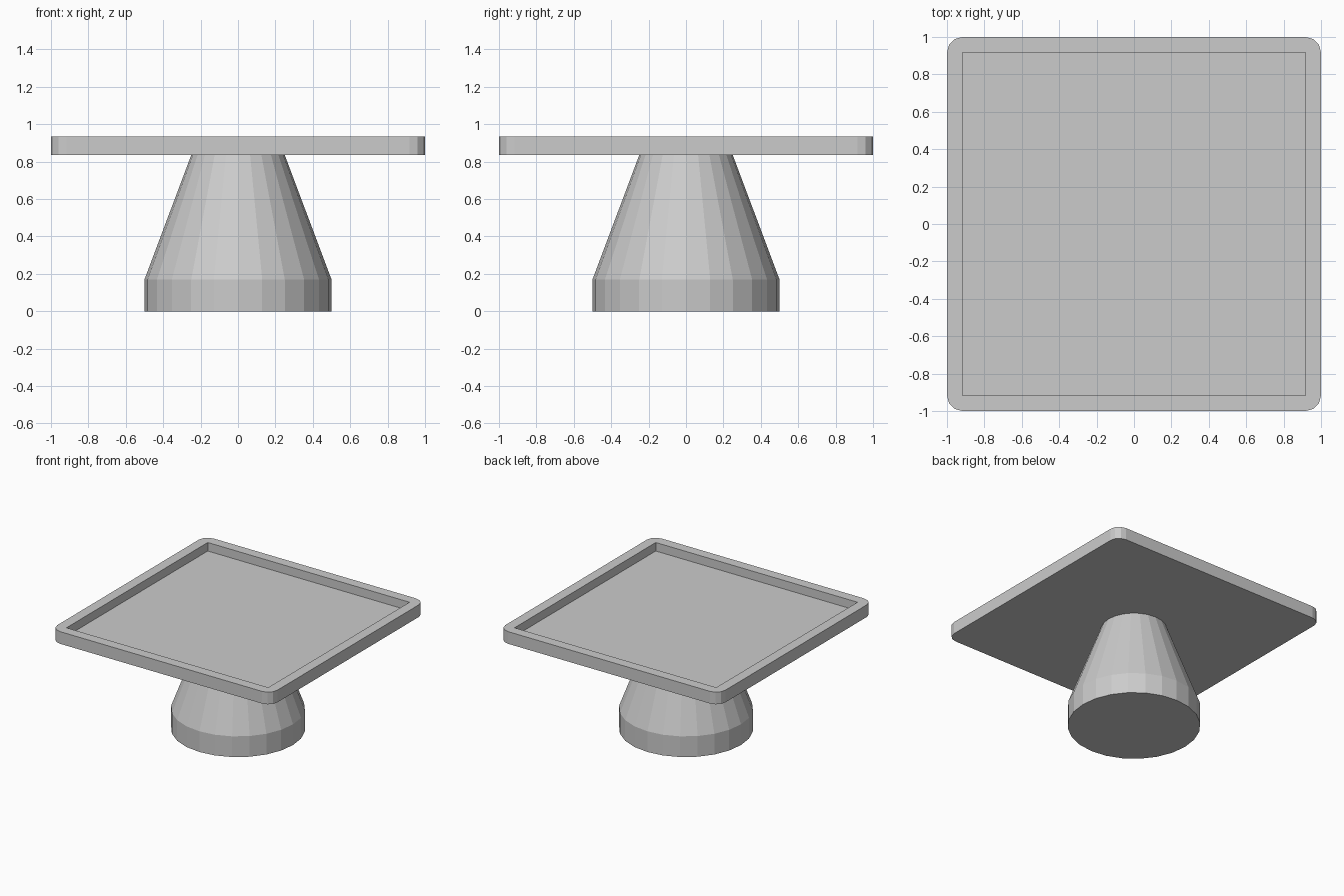
import bpy, bmesh, math

cube = bpy.data.objects.get("Cube")
if cube:
    bpy.data.objects.remove(cube, do_unlink=True)

grey = bpy.data.materials.new("plain grey")
grey.use_nodes = True
colour = (0.6, 0.6, 0.6, 1)
grey.diffuse_color = colour
grey.node_tree.nodes["Principled BSDF"].inputs["Base Color"].default_value = colour

BASE_TOP, TRAY_BOTTOM, TRAY_TOP = 0.17, 0.835, 0.935
RIM, DEPTH, SIDES = 0.083, 0.07, 24


def finish(bm, name):
    bmesh.ops.recalc_face_normals(bm, faces=bm.faces)
    mesh = bpy.data.meshes.new(name)
    bm.to_mesh(mesh)
    bm.free()
    mesh.materials.append(grey)
    obj = bpy.data.objects.new(name, mesh)
    bpy.context.collection.objects.link(obj)
    return obj


# Pedestal: straight foot and tapering column, lofted from rings
bm = bmesh.new()
rings = []
for radius, z in ((0.5, 0), (0.5, BASE_TOP), (0.25, TRAY_BOTTOM)):
    angles = [math.tau * i / SIDES for i in range(SIDES)]
    rings.append([bm.verts.new((radius * math.cos(a), radius * math.sin(a), z))
                  for a in angles])
for low, high in zip(rings, rings[1:]):
    for i in range(SIDES):
        j = (i + 1) % SIDES
        bm.faces.new((low[i], low[j], high[j], high[i]))
bm.faces.new(rings[0])
bm.faces.new(rings[-1])
finish(bm, "pedestal")

# Tray: square slab with rounded upright corners
bm = bmesh.new()
bmesh.ops.create_cube(bm, size=1)
for v in bm.verts:
    v.co.x *= 2
    v.co.y *= 2
    v.co.z = TRAY_TOP if v.co.z > 0 else TRAY_BOTTOM
uprights = [e for e in bm.edges if abs(e.verts[0].co.z - e.verts[1].co.z) > 0.01]
bmesh.ops.bevel(bm, geom=uprights, offset=RIM, segments=3, profile=0.5,
                affect='EDGES')

# Sharp-cornered recess: swap the top face for a rim, walls and floor
bm.normal_update()
top = max(bm.faces, key=lambda f: f.calc_center_median().z)
outline = list(top.verts)
bmesh.ops.delete(bm, geom=[top], context='FACES_ONLY')
inner = 1 - RIM
corners = [(sx * inner, sy * inner) for sx, sy in ((-1, -1), (1, -1), (1, 1), (-1, 1))]
lip = [bm.verts.new((x, y, TRAY_TOP)) for x, y in corners]
floor = [bm.verts.new((x, y, TRAY_TOP - DEPTH)) for x, y in corners]


def nearest(v):
    return min(lip, key=lambda p: (p.co - v.co).length)


for a, b in zip(outline, outline[1:] + outline[:1]):
    p, q = nearest(a), nearest(b)
    bm.faces.new((a, b, p) if p == q else (a, b, q, p))
for i in range(4):
    j = (i + 1) % 4
    bm.faces.new((lip[i], lip[j], floor[j], floor[i]))
bm.faces.new(floor)
finish(bm, "tray")
